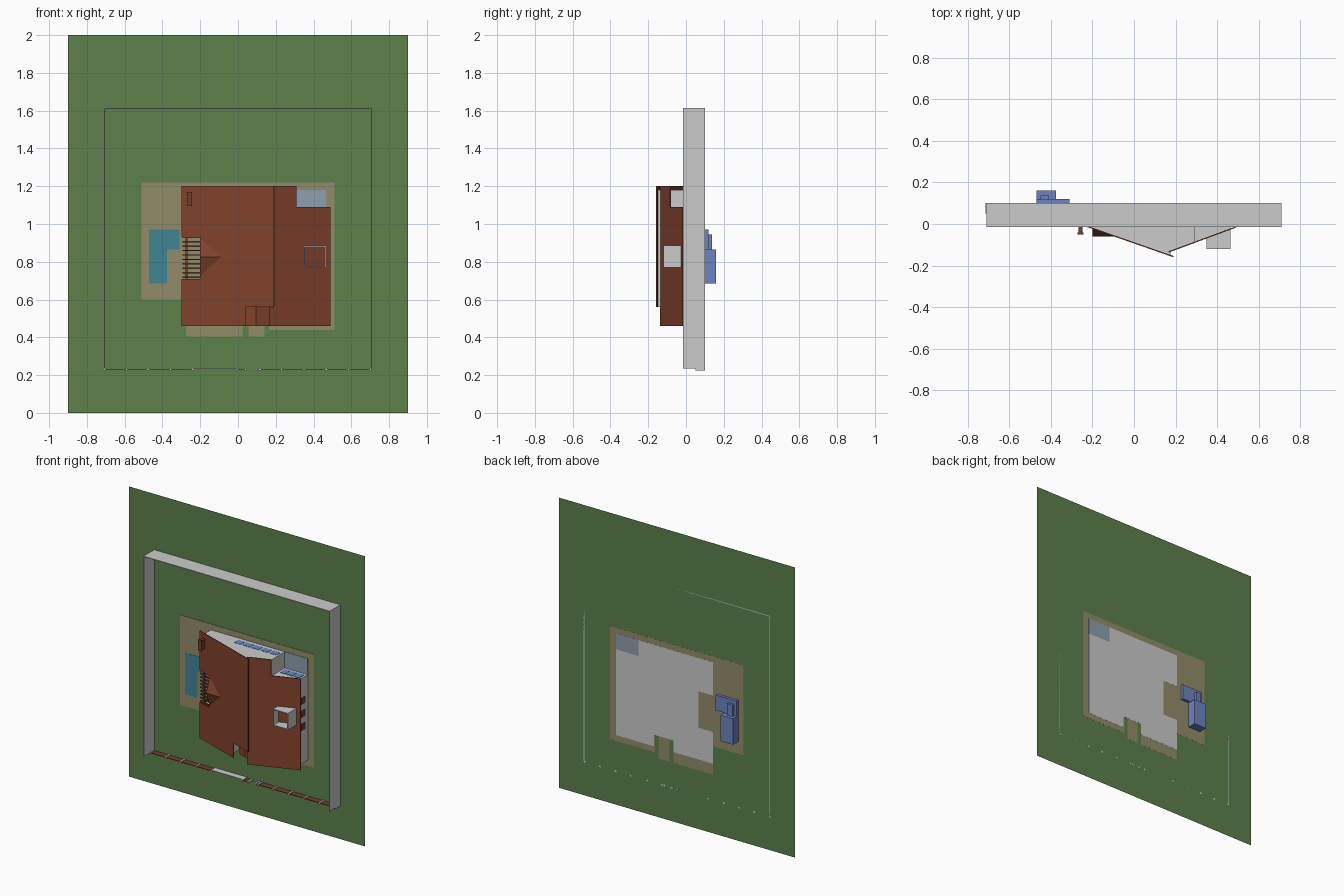
import bpy, bmesh

def material(name, rgb):
    m = bpy.data.materials.new(name)
    m.diffuse_color = (*rgb, 1)
    return m

GREEN = material("grass", (0.11, 0.22, 0.07))
ROOF = material("roof_tile", (0.22, 0.055, 0.025))
WOOD = material("wood", (0.16, 0.05, 0.025))
SAND = material("paving", (0.29, 0.26, 0.14))
WATER = material("water", (0.05, 0.24, 0.30))
BLUE = material("pool_tile", (0.15, 0.23, 0.53))
GLASS = material("glass", (0.12, 0.25, 0.60))
PALE = material("terrace", (0.27, 0.35, 0.42))

def prism(name, pts, top, bottom, mat=None):
    """Plan outline in x,z; top and bottom are y values or functions of (x, z)."""
    t = top if callable(top) else lambda x, z: top
    b = bottom if callable(bottom) else lambda x, z: bottom
    bm = bmesh.new()
    tv = [bm.verts.new((x, t(x, z), z)) for x, z in pts]
    bv = [bm.verts.new((x, b(x, z), z)) for x, z in pts]
    bm.faces.new(tv)
    bm.faces.new(bv[::-1])
    for i in range(len(pts)):
        j = (i + 1) % len(pts)
        bm.faces.new((tv[j], tv[i], bv[i], bv[j]))
    bmesh.ops.recalc_face_normals(bm, faces=bm.faces)
    me = bpy.data.meshes.new(name)
    bm.to_mesh(me)
    bm.free()
    ob = bpy.data.objects.new(name, me)
    bpy.context.collection.objects.link(ob)
    if mat:
        me.materials.append(mat)
    return ob

def box(name, x0, x1, y0, y1, z0, z1, mat=None):
    return prism(name, [(x0, z0), (x1, z0), (x1, z1), (x0, z1)], y0, y1, mat)

G = 0.10                                    # ground level; up is -y
T = 0.006                                   # roof thickness
left = lambda x, z: 0.011 - 0.349 * (x + 0.3)
right = lambda x, z: -0.138 + 0.37 * (x - 0.165)
under = lambda f: (lambda x, z: f(x, z) + T)

# Lawn: one flat sheet
bpy.ops.mesh.primitive_plane_add(size=1, location=(0, G, 1), rotation=(1.5707963, 0, 0))
lawn = bpy.context.object
lawn.name = "lawn"
lawn.scale = (1.8, 2, 1)
lawn.data.materials.append(GREEN)

# Paving around the house and entry paths
prism("patio", [(-0.51, 0.60), (-0.275, 0.60), (-0.275, 0.405), (0.025, 0.405),
                (0.025, 0.56), (0.165, 0.56), (0.165, 0.44), (0.51, 0.44),
                (0.51, 1.22), (-0.51, 1.22)], 0.097, 0.1005, SAND)
box("entry_path", 0.055, 0.14, 0.097, 0.1005, 0.405, 0.56, SAND)

# House body, left and right wings
prism("left_wing", [(-0.275, 0.48), (0.025, 0.48), (0.025, 0.56), (0.175, 0.56),
                    (0.175, 1.18), (-0.275, 1.18), (-0.275, 0.95), (-0.165, 0.95),
                    (-0.165, 0.70), (-0.275, 0.70)], under(left), 0.101)
prism("right_wing", [(0.175, 0.48), (0.465, 0.48), (0.465, 1.07), (0.29, 1.07),
                     (0.29, 1.18), (0.175, 1.18)], under(right), 0.101)
box("back_terrace", 0.29, 0.465, 0.094, 0.101, 1.07, 1.18, PALE)

# Main roof slopes, with cut-outs for pergola, porch and terrace
prism("left_roof", [(-0.30, 0.46), (0.04, 0.46), (0.04, 0.56), (0.19, 0.56),
                    (0.19, 1.20), (-0.30, 1.20), (-0.30, 0.93), (-0.20, 0.93),
                    (-0.20, 0.71), (-0.30, 0.71)], left, under(left), ROOF)
prism("right_roof", [(0.165, 0.46), (0.49, 0.46), (0.49, 1.09), (0.31, 1.09),
                     (0.31, 1.20), (0.165, 1.20)], right, under(right), ROOF)

# Porch gable
for name, xa, xb, ya, yb in (("left", 0.04, 0.095, -0.04, -0.06), ("right", 0.095, 0.165, -0.06, -0.035)):
    f = lambda x, z: ya + (yb - ya) * (x - xa) / (xb - xa)
    prism("porch_roof_" + name, [(xa, 0.46), (xb, 0.46), (xb, 0.565), (xa, 0.565)], f, under(f), ROOF)

# Gabled dormer over the pergola side
for name, z in (("lower", 0.715), ("upper", 0.93)):
    d = lambda x, zz: -0.061 + 0.039 * abs(zz - 0.825) / 0.106
    prism("dormer_roof_" + name, [(-0.20, z), (-0.085, 0.825), (-0.20, 0.825)], d, under(d), ROOF)
prism("dormer_wall", [(-0.195, 0.72), (-0.165, 0.72), (-0.165, 0.825), (-0.165, 0.925), (-0.195, 0.925),
                      (-0.195, 0.825)], lambda x, z: -0.055 + 0.039 * abs(z - 0.825) / 0.106, 0.0)

# Pergola: slats, edge beam and posts
for i in range(10):
    z = 0.715 + i * 0.0235
    prism(f"pergola_slat_{i}", [(-0.295, z), (-0.195, z), (-0.195, z + 0.007), (-0.295, z + 0.007)],
          left, lambda x, zz: left(x, zz) + 0.012, WOOD)
box("pergola_beam", -0.277, -0.268, 0.015, 0.027, 0.71, 0.93, WOOD)
for i, z in enumerate((0.71, 0.92)):
    box(f"pergola_post_{i}", -0.277, -0.267, 0.02, G, z, z + 0.01, WOOD)

# Chimney
box("chimney", -0.267, -0.248, -0.042, 0.05, 1.10, 1.165, WOOD)
box("chimney_cap", -0.271, -0.244, -0.05, -0.042, 1.095, 1.17, WOOD)

# Open square light shaft on the right slope
for i, (x0, x1, z0, z1) in enumerate(((0.35, 0.356, 0.77, 0.885), (0.459, 0.465, 0.77, 0.885),
                                     (0.356, 0.459, 0.77, 0.776), (0.356, 0.459, 0.879, 0.885))):
    prism(f"light_shaft_wall_{i}", [(x0, z0), (x1, z0), (x1, z1), (x0, z1)], -0.12, right)

# Windows: back row, terrace row, front rows and side shutters
for i in range(5):
    x = -0.05 + i * 0.068
    box(f"back_window_{i}", x, x + 0.055, 0.025, 0.07, 1.178, 1.182, GLASS)
for i in range(3):
    x = 0.305 + i * 0.052
    box(f"terrace_window_{i}", x, x + 0.042, 0.02, 0.075, 1.068, 1.073, GLASS)
for i, x in enumerate((-0.2, -0.08, 0.22, 0.35)):
    box(f"front_window_{i}", x, x + 0.07, 0.03, 0.07, 0.477, 0.481, GLASS)
for i, z in enumerate((0.71, 0.80, 0.89)):
    box(f"side_window_{i}", 0.464, 0.469, 0.02, 0.065, z, z + 0.045, WOOD)
box("front_door", 0.07, 0.125, 0.02, G, 0.556, 0.561, WOOD)

# L-shaped pool: water surface and basins below ground
prism("pool_water", [(-0.47, 0.685), (-0.375, 0.685), (-0.375, 0.865), (-0.31, 0.865),
                     (-0.31, 0.97), (-0.47, 0.97)], 0.0955, 0.099, WATER)
box("deep_basin", -0.47, -0.375, 0.099, 0.16, 0.685, 0.865, BLUE)
box("shallow_basin", -0.47, -0.31, 0.099, 0.12, 0.865, 0.97, BLUE)
box("basin_step", -0.45, -0.41, 0.12, 0.137, 0.865, 0.945, BLUE)

# Boundary walls on three sides
for side, s in (("left", -1), ("right", 1)):
    box("boundary_wall_" + side, s * 0.705, s * 0.71, -0.015, G, 0.235, 1.615)
box("boundary_wall_back", -0.71, 0.71, -0.015, G, 1.61, 1.615)

# Front fence: posts, low panels and sliding gate
posts = (-0.708, -0.59, -0.475, -0.357, -0.24, -0.005, 0.04, 0.095, 0.115, 0.23, 0.35, 0.467, 0.585, 0.702)
for i, x in enumerate(posts):
    box(f"fence_post_{i}", x - 0.006, x + 0.006, 0.05, 0.101, 0.225, 0.237)
for i, (a, b) in enumerate(zip(posts, posts[1:])):
    if i in (4, 6):
        continue
    box(f"fence_panel_{i}", a, b, 0.056, 0.097, 0.229, 0.233, WOOD)
box("sliding_gate", -0.24, 0.0, 0.055, 0.098, 0.234, 0.238)
